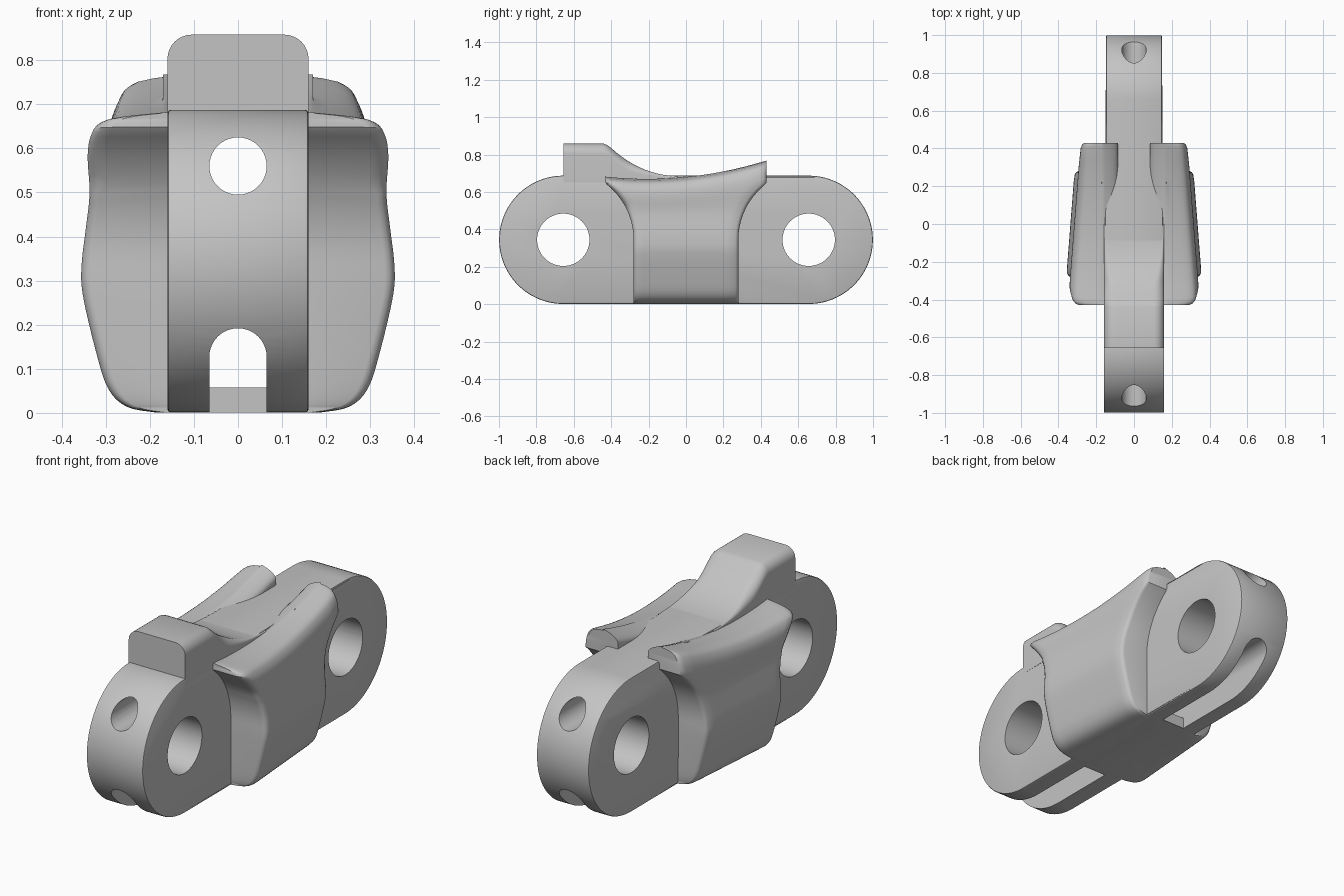
import bpy, bmesh, math
from mathutils import Vector

cube = bpy.data.objects.get("Cube")
if cube:
    bpy.data.objects.remove(cube)

PIN_Y, PIN_Z, R = 0.656, 0.344, 0.343     # pin centres and end radius
HALF, HALF_BACK = 0.16, 0.148             # web half thickness

steel = bpy.data.materials.new("light_grey_steel")
steel.use_nodes = True
GREY = (0.55, 0.55, 0.55, 1)
steel.diffuse_color = GREY
steel.node_tree.nodes["Principled BSDF"].inputs["Base Color"].default_value = GREY


def make(name, bm):
    bmesh.ops.recalc_face_normals(bm, faces=bm.faces)
    mesh = bpy.data.meshes.new(name)
    bm.to_mesh(mesh)
    bm.free()
    mesh.materials.append(steel)
    obj = bpy.data.objects.new(name, mesh)
    bpy.context.collection.objects.link(obj)
    return obj


def activate(obj):
    bpy.ops.object.select_all(action='DESELECT')
    obj.select_set(True)
    bpy.context.view_layer.objects.active = obj


def smooth(obj, angle=35):
    activate(obj)
    bpy.ops.object.shade_smooth_by_angle(angle=math.radians(angle))


def loft(bm, rings):
    """Skin equal closed rings and cap both ends."""
    vs = [[bm.verts.new(p) for p in ring] for ring in rings]
    n = len(vs[0])
    for a, b in zip(vs, vs[1:]):
        for i in range(n):
            j = (i + 1) % n
            bm.faces.new((a[i], a[j], b[j], b[i]))
    return vs


def prism(name, ring_a, ring_b):
    bm = bmesh.new()
    a, b = loft(bm, [ring_a, ring_b])
    bm.faces.new(a)
    bm.faces.new(b)
    return make(name, bm)


def arc(cx, cy, r, start, end, steps):
    return [(cx + r * math.cos(math.radians(start + (end - start) * i / steps)),
             cy + r * math.sin(math.radians(start + (end - start) * i / steps)))
            for i in range(steps + 1)]


def cut(target, cutter):
    mod = target.modifiers.new("cut", 'BOOLEAN')
    mod.operation, mod.solver, mod.object = 'DIFFERENCE', 'EXACT', cutter
    activate(target)
    bpy.ops.object.modifier_apply(modifier=mod.name)
    bpy.data.objects.remove(cutter)


def along_y(name, profile, y0, y1):
    return prism(name, [(x, y0, z) for x, z in profile], [(x, y1, z) for x, z in profile])


# Central web: stadium outline, slightly thinner at the back
outline = (arc(PIN_Y, PIN_Z, R, -90, 90, 48) + [(0.2, PIN_Z + R), (-0.2, PIN_Z + R)]
           + arc(-PIN_Y, PIN_Z, R, 90, 270, 48) + [(-0.2, PIN_Z - R), (0.2, PIN_Z - R)])
sides = [[(s * (HALF_BACK if y > 0 else HALF), y, z) for y, z in outline] for s in (-1, 1)]
web = prism("central_web", *sides)
activate(web)
edge = web.modifiers.new("edge", 'BEVEL')
edge.width, edge.segments, edge.angle_limit = 0.007, 2, math.radians(60)
bpy.ops.object.modifier_apply(modifier="edge")

# Pin holes, upper channel, lower channel and open end slots
W = 0.065
for s in (-1, 1):
    hole = arc(s * PIN_Y, PIN_Z, 0.14, 0, 360, 64)[:-1]
    cut(web, prism("pin_cutter", [(-1, y, z) for y, z in hole], [(1, y, z) for y, z in hole]))
cut(web, along_y("channel_cutter", arc(0, 0.56, W, 0, 360, 40)[:-1], -1.2, 1.2))
arch = arc(0, 0.127, W, 0, 180, 20)
cut(web, along_y("arch_cutter", arch + [(-W, 0.058), (W, 0.058)], -1.2, 1.2))
for s in (-1, 1):
    cut(web, along_y("slot_cutter", [(-W, -0.1), (W, -0.1), (W, 0.1), (-W, 0.1)], s * 0.3, s * 1.2))
smooth(web)

# Stop block with rounded shoulders, sweeping down to the web
path = [(-PIN_Y, 0.858), (-0.44, 0.858), (-0.42, 0.85)]
path += [(-0.40 + 0.4 * t, 0.835 - 0.152 * (1 - (1 - t) ** 2.4))
         for t in (i / 16 for i in range(17))]
rings = []
for y, top in path:
    r = max(0.004, min(0.055, (top - 0.675) * 0.6))
    half = arc(HALF - r, top - r, r, 0, 90, 8)
    rings.append([(HALF, y, 0.65)] + [(x, y, z) for x, z in half]
                 + [(-x, y, z) for x, z in reversed(half)] + [(-HALF, y, 0.65)])
bm = bmesh.new()
skin = loft(bm, rings)
bm.faces.new(skin[0])
bm.faces.new(skin[-1])
smooth(make("stop_block", bm))


# Side pads: outer contour (x, z), swept along y between round end cut-outs
def spline(points, steps):
    pts = [Vector(p) for p in [points[0]] + points + [points[-1]]]
    out = []
    for a, b, c, d in zip(pts, pts[1:], pts[2:], pts[3:]):
        for i in range(steps):
            t = i / steps
            out.append(b + 0.5 * t * (c - a + t * (2 * a - 5 * b + 4 * c - d
                                                  + t * (3 * (b - c) + d - a))))
    return out + [pts[-1]]


contour = spline([(0.19, 0.001), (0.255, 0.014), (0.297, 0.055), (0.325, 0.14), (0.355, 0.27),
                  (0.357, 0.34), (0.347, 0.42), (0.337, 0.5), (0.338, 0.59),
                  (0.325, 0.642), (0.29, 0.672), (0.19, 0.685)], 4)


def end_y(z):
    if z < PIN_Z:
        return 0.28
    return min(0.43, PIN_Y - math.sqrt(max(0, 0.376 ** 2 - (z - PIN_Z) ** 2)))


def lift(y, z):
    t = max(0, min(1, (z - 0.42) / 0.265))
    return z + (0.1 * y + 0.24 * y * y - 0.005) * t * t * (3 - 2 * t)


# Stations: fraction of the span, with rounded outer corners near both ends
stations = [-1, -0.985, -0.95, -0.9] + [i / 10 for i in range(-8, 9)] + [0.94, 0.98, 1]


def pad_ring(u):
    outer, inner = [], []
    for x, z in contour:
        zz = z
        for _ in range(6):
            y = u * end_y(zz)
            zz = lift(y, z)
        radius = (0.045 if z > 0.5 else 0.025) if u < 0 else 0.02
        k = max(0, (abs(u) - 0.88) / 0.12)
        inset = radius * (1 - math.sqrt(1 - k * k))
        depth = 0.685 - z
        in_x = 0.085 + 0.075 * max(0, 1 - depth / 0.045) ** 2
        out_x = x - 0.078 * (y + 0.28) - inset
        outer.append((max(out_x, in_x + 0.01), y, zz))
        inner.append((in_x, y, zz))
    return outer, inner


def side_pad(name, s):
    bm = bmesh.new()
    rings = []
    for u in stations:
        outer, inner = pad_ring(u)
        rings.append([(s * x, y, z) for x, y, z in outer + inner[::-1]])
    skin = loft(bm, rings)
    n = len(skin[0])
    for ring in (skin[0], skin[-1]):
        for i in range(n // 2 - 1):
            bm.faces.new((ring[i], ring[i + 1], ring[n - 2 - i], ring[n - 1 - i]))
    smooth(make(name, bm), 40)


side_pad("left_side_pad", 1)
side_pad("right_side_pad", -1)
